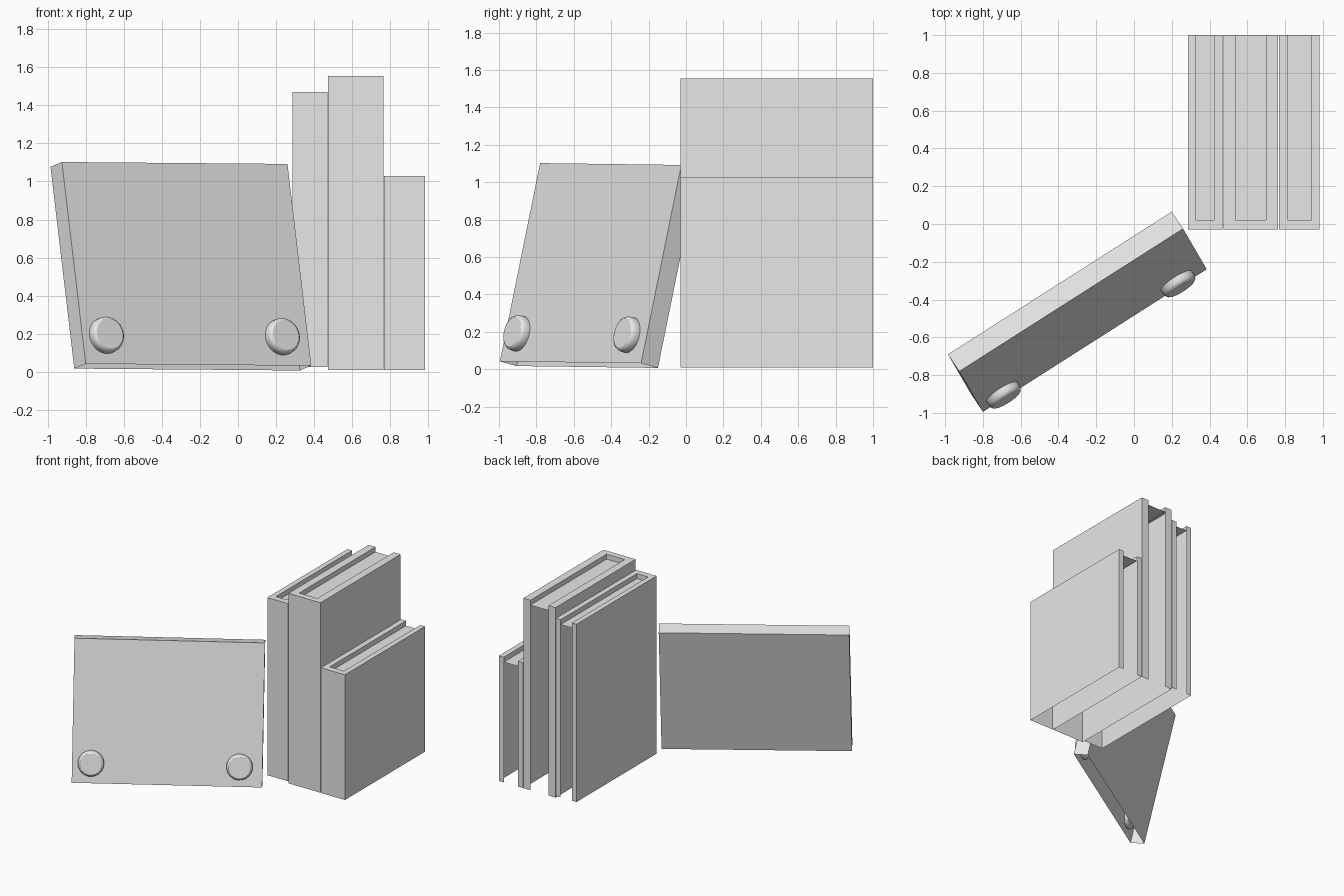
import bpy, bmesh
from mathutils import Vector, Matrix
from math import cos, sin, tau

cube = bpy.data.objects.get("Cube")
if cube:
    bpy.data.objects.remove(cube, do_unlink=True)

grey = bpy.data.materials.new("plain_grey")
grey.use_nodes = True
grey.diffuse_color = (0.8, 0.8, 0.8, 1)
grey.node_tree.nodes["Principled BSDF"].inputs["Base Color"].default_value = (0.8, 0.8, 0.8, 1)


def make_object(name, quads):
    """Join four-cornered panels into one welded mesh."""
    bm = bmesh.new()
    for corners in quads:
        bm.faces.new([bm.verts.new(c) for c in corners])
    bmesh.ops.remove_doubles(bm, verts=bm.verts, dist=0.0005)
    mesh = bpy.data.meshes.new(name)
    bm.to_mesh(mesh)
    bm.free()
    mesh.materials.append(grey)
    obj = bpy.data.objects.new(name, mesh)
    bpy.context.collection.objects.link(obj)
    return obj


# Books: hollow covers with a recessed page top, open below and behind
FRONT, BACK, SPINE, DEPTH = -0.03, 1.0, 0.05, 0.04


def book(name, x0, x1, z0, z1, rim):
    a, b, inner, low = x0 + rim, x1 - rim, FRONT + SPINE, z1 - DEPTH

    def along_y(p, q, y0=FRONT):
        return [(p[0], y0, p[1]), (q[0], y0, q[1]), (q[0], BACK, q[1]), (p[0], BACK, p[1])]

    def across(xa, xb, za, zb, y):
        return [(xa, y, za), (xb, y, za), (xb, y, zb), (xa, y, zb)]

    quads = [
        along_y((x0, z1), (x0, z0)),                 # outer covers
        along_y((x1, z0), (x1, z1)),
        across(x0, x1, z0, z1, FRONT),               # spine
        along_y((x0, z1), (a, z1)),                  # top rims
        along_y((b, z1), (x1, z1)),
        [(a, FRONT, z1), (b, FRONT, z1), (b, inner, z1), (a, inner, z1)],
        along_y((a, z1), (a, low), inner)[::-1],     # recess walls
        along_y((b, low), (b, z1), inner)[::-1],
        across(a, b, low, z1, inner)[::-1],
        along_y((a, low), (b, low), inner),          # page top
        across(x0, a, z0, z1, BACK)[::-1],           # cover edges
        across(b, x1, z0, z1, BACK)[::-1],
    ]
    return make_object(name, quads)


book("book_inner", 0.285, 0.469, 0.025, 1.47, 0.042)
book("book_tall", 0.474, 0.763, 0.01, 1.555, 0.063)
book("book_short", 0.768, 0.983, 0.01, 1.028, 0.044)

# Leaning panel: a tilted slab, open underneath
corner = Vector((-0.80, -0.995, 0.042))
across_v = Vector((1.185, 0.755, -0.01))
up_v = Vector((-0.125, 0.215, 1.06))
deep_v = Vector((-0.06, 0.09, -0.025))


def at(u, v, w):
    return corner + across_v * u + up_v * v + deep_v * w


make_object("leaning_panel", [
    [at(0, 0, 0), at(1, 0, 0), at(1, 1, 0), at(0, 1, 0)],
    [at(1, 0, 1), at(0, 0, 1), at(0, 1, 1), at(1, 1, 1)],
    [at(0, 0, 1), at(0, 0, 0), at(0, 1, 0), at(0, 1, 1)],
    [at(1, 0, 0), at(1, 0, 1), at(1, 1, 1), at(1, 1, 0)],
    [at(0, 1, 0), at(1, 1, 0), at(1, 1, 1), at(0, 1, 1)],
])

# Knobs: rounded discs set through the front of the panel
profile = [(0.08, -0.03), (0.09, -0.024), (0.096, -0.01), (0.097, 0.01),
           (0.096, 0.03), (0.09, 0.044), (0.08, 0.05)]
SIDES = 32


def knob(name, u, v):
    x, y = across_v.normalized(), up_v.normalized()
    turn = Matrix((x, y, x.cross(y))).transposed().to_4x4()
    bm = bmesh.new()
    rings = [[bm.verts.new((r * cos(tau * i / SIDES), r * sin(tau * i / SIDES), h))
              for i in range(SIDES)] for r, h in profile]
    for lo, hi in zip(rings, rings[1:]):
        for i in range(SIDES):
            j = (i + 1) % SIDES
            bm.faces.new((lo[i], lo[j], hi[j], hi[i]))
    bm.faces.new(rings[0][::-1])
    bm.faces.new(rings[-1])
    for f in bm.faces:
        f.smooth = len(f.verts) == 4
    for e in bm.edges:
        e.smooth = all(f.smooth for f in e.link_faces)
    mesh = bpy.data.meshes.new(name)
    bm.to_mesh(mesh)
    bm.free()
    mesh.materials.append(grey)
    obj = bpy.data.objects.new(name, mesh)
    obj.matrix_world = Matrix.Translation(at(u, v, 0)) @ turn
    bpy.context.collection.objects.link(obj)


knob("knob_right", 0.1, 0.14)
knob("knob_left", 0.88, 0.14)
